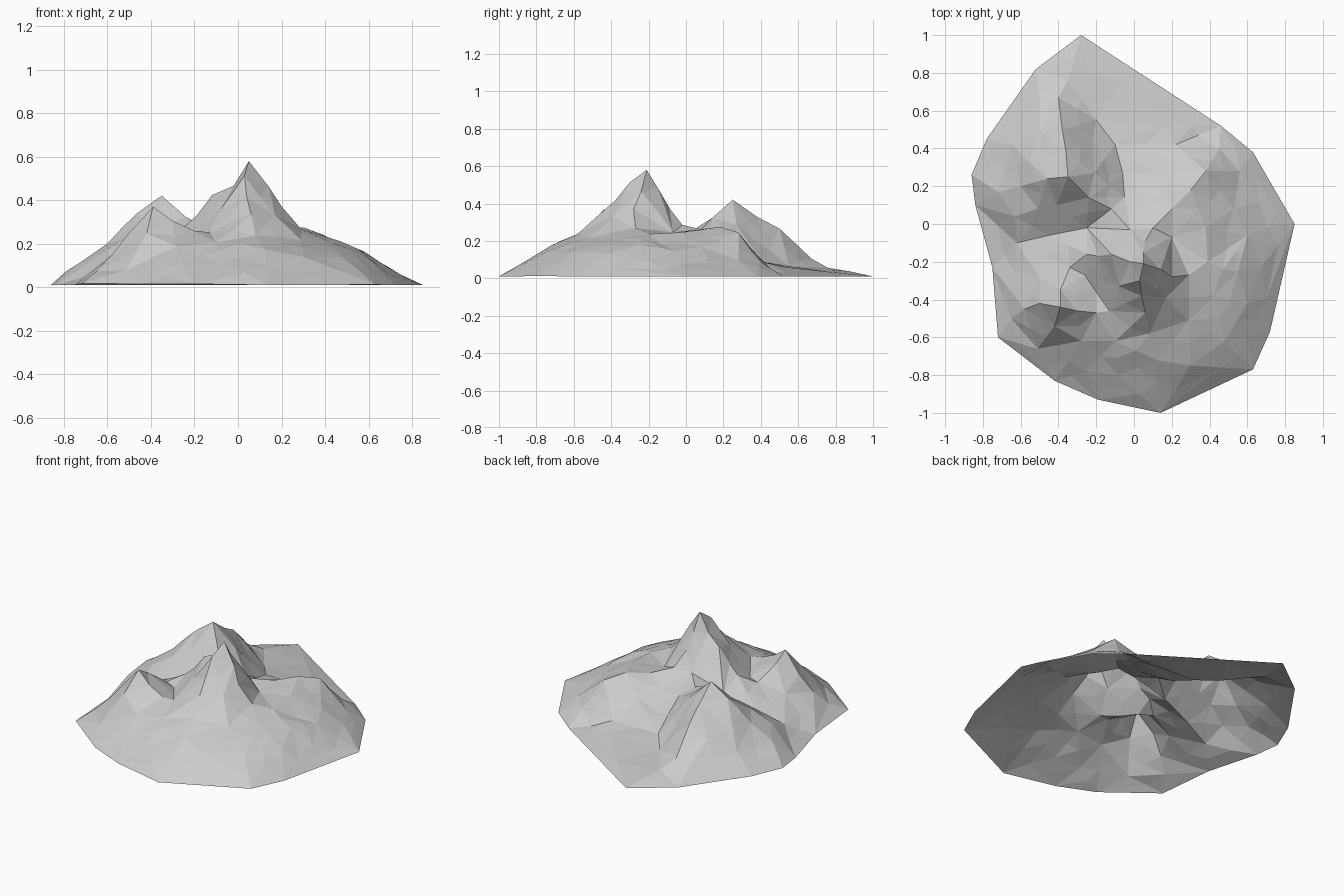
import bpy
import bmesh
import random
from mathutils import Vector
from mathutils.geometry import delaunay_2d_cdt

random.seed(4)
default_cube = bpy.data.objects.get("Cube")
if default_cube:
    bpy.data.objects.remove(default_cube, do_unlink=True)

# Summits shared by several ridges
MAIN = (.05, -.21, .58)
BACK = (-.35, .25, .42)
FRONT = (-.39, -.44, .37)

# Outline of the ground, counter-clockwise
RIM_HEIGHT = .01
rim = [(-.28, 1), (-.52, .82), (-.78, .45), (-.86, .26), (-.84, .1),
       (-.75, -.23), (-.72, -.6), (-.42, -.83), (-.19, -.93), (.14, -1),
       (.63, -.77), (.72, -.57), (.85, 0), (.63, .38)]
rim = [(x, y, RIM_HEIGHT) for x, y in rim] + [(.46, .52, 0)]

# Ridges of the main summit, the northern one running into the side hump
main_ridges = [
    [MAIN, (.03, -.3, .51), (.04, -.38, .41), (.06, -.47, .33),
     (.08, -.58, .23), (.12, -.72, .18), (.13, -.84, .1)],
    [MAIN, (.14, -.24, .46), (.2, -.28, .37), (.29, -.27, .27),
     (.39, -.2, .23), (.47, -.24, .21), (.55, -.25, .18), (.68, -.22, .09)],
    [MAIN, (-.02, -.2, .46), (-.12, -.16, .42), (-.19, -.17, .33), (-.25, -.16, .27)],
    [MAIN, (.05, -.15, .48), (.06, -.09, .37), (.1, -.02, .28), (.2, .08, .26), (.3, .18, .27)],
]

# Ridges of the two lower summits
back_ridges = [
    [BACK, (-.46, .24, .34), (-.6, .2, .2), (-.72, .17, .12)],
    [BACK, (-.36, .38, .33), (-.38, .5, .26), (-.4, .67, .11), (-.35, .76, .06)],
    [BACK, (-.24, .14, .32), (-.12, .08, .26)],
    [BACK, (-.41, .1, .26), (-.45, -.06, .15)],
]
front_ridges = [
    [FRONT, (-.39, -.35, .31), (-.34, -.23, .23)],
    [FRONT, (-.5, -.42, .25), (-.58, -.45, .15), (-.65, -.5, .07)],
    [FRONT, (-.42, -.54, .25), (-.51, -.66, .08)],
    [FRONT, (-.3, -.46, .3), (-.2, -.47, .26), (-.13, -.46, .25)],
]

# Side hump and terraces
hump = [(.39, -.2, .23), (.38, -.02, .24), (.3, .18, .27), (.38, .28, .24), (.45, .4, .09)]
terraces = [
    [(-.28, -.62, .18), (-.1, -.62, .21), (.08, -.58, .23), (.29, -.51, .22),
     (.42, -.38, .21), (.55, -.25, .18), (.6, -.06, .14)],
    [(-.25, -.78, .09), (-.08, -.8, .11), (.12, -.72, .18), (.3, -.75, .14),
     (.48, -.62, .14), (.6, -.42, .13), (.68, -.22, .09), (.71, -.02, .08),
     (.66, .12, .08), (.56, .28, .09)],
]

# Valley floors and the creases at the foot of the summits
valleys = [
    [(-.12, .08, .26), (-.05, .14, .2), (-.06, .27, .13), (-.1, .42, .08),
     (-.2, .55, .07), (-.35, .76, .06)],
    [(-.12, .08, .26), (-.25, -.02, .21), (-.45, -.06, .15), (-.62, -.1, .08)],
    [(-.34, -.23, .23), (-.26, -.27, .22), (-.2, -.36, .23), (-.13, -.46, .25)],
]

# Single slope points that give the flanks their form
slopes = [(-.21, .27, .28), (-.22, .44, .15), (-.5, .5, .19), (-.65, .42, .12),
          (-.51, .08, .23), (-.63, .04, .15), (-.5, .68, .09), (.17, -.39, .33),
          (-.08, -.33, .35), (-.02, -.03, .28), (.08, .12, .22), (.2, -.07, .25),
          (.16, .26, .18), (.22, .42, .08), (.17, .53, .06), (.53, .08, .17),
          (-.5, -.28, .18)]


def survey(paths):
    """Collect distinct points and the edges joining each path."""
    points, edges = {}, []
    for path in paths:
        ids = []
        for x, y, z in path:
            if (x, y) not in points:
                points[x, y] = (len(points), z)
            ids.append(points[x, y][0])
        edges.extend(zip(ids, ids[1:]))
    flat = [Vector(key) for key in points]
    heights = [value[1] for value in points.values()]
    return flat, heights, edges


def build_terrain(name, paths, material):
    """Triangulate the survey lines, then break up the broad facets."""
    flat, heights, edges = survey(paths)
    result = delaunay_2d_cdt(flat, edges, [], 1, .0001)
    coords, triangles, sources = result[0], result[2], result[3]

    def height(co, source):
        if source:
            return heights[source[0]]
        return heights[min(range(len(flat)), key=lambda i: (flat[i] - co).length)]

    bm = bmesh.new()
    verts = [bm.verts.new((co.x, co.y, height(co, src))) for co, src in zip(coords, sources)]
    for triangle in triangles:
        bm.faces.new([verts[i] for i in triangle])
    bm.normal_update()

    # Rough up the long inner edges while keeping ridges and outline
    long_edges = [e for e in bm.edges if not e.is_boundary and e.calc_length() > .19]
    originals = set(bm.verts)
    bmesh.ops.subdivide_edges(bm, edges=long_edges, cuts=1)
    for vert in bm.verts:
        if vert not in originals:
            vert.co.z = max(RIM_HEIGHT, vert.co.z + random.uniform(-.005, .008))
    bmesh.ops.triangulate(bm, faces=bm.faces[:])
    bmesh.ops.recalc_face_normals(bm, faces=bm.faces[:])
    bm.normal_update()
    if sum(face.normal.z for face in bm.faces) < 0:
        bmesh.ops.reverse_faces(bm, faces=bm.faces[:])

    mesh = bpy.data.meshes.new(name)
    bm.to_mesh(mesh)
    bm.free()
    mesh.materials.append(material)
    terrain = bpy.data.objects.new(name, mesh)
    bpy.context.collection.objects.link(terrain)


# Plain grey rock
rock = bpy.data.materials.new("grey_rock")
rock.use_nodes = True
rock_colour = (.6, .6, .6, 1)
rock.diffuse_color = rock_colour
rock.node_tree.nodes["Principled BSDF"].inputs["Base Color"].default_value = rock_colour

closed_rim = rim + rim[:1]
lone_points = [[point] for point in slopes]
build_terrain("mountain", [closed_rim, hump] + main_ridges + back_ridges + front_ridges
              + terraces + valleys + lone_points, rock)
